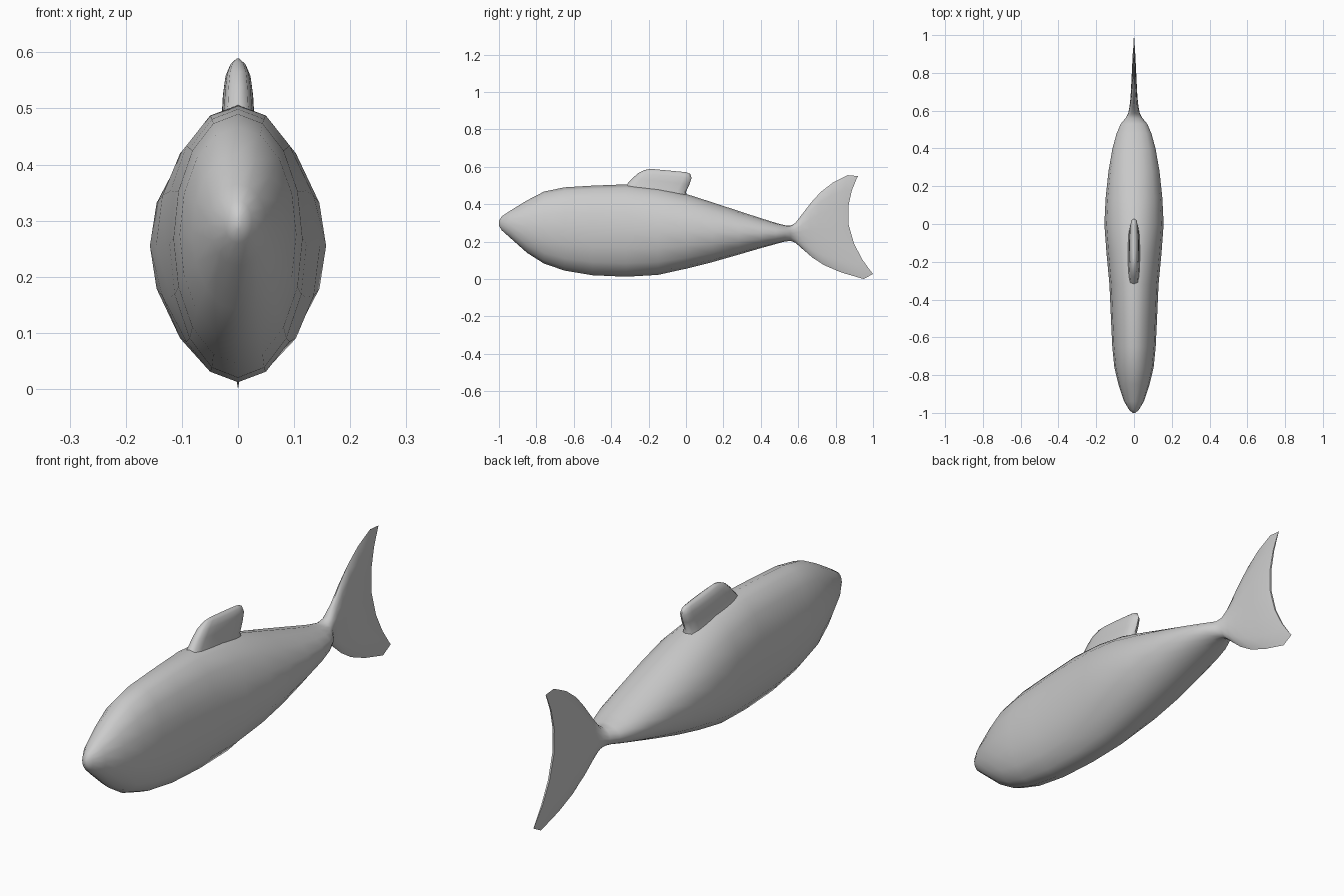
import bpy
import bmesh
from math import cos, sin, pi, radians, copysign

default_cube = bpy.data.objects.get("Cube")
if default_cube:
    bpy.data.objects.remove(default_cube)

SIDES = 16

# Single plain grey skin
grey = bpy.data.materials.new("plain_grey")
grey.use_nodes = True
colour = (0.6, 0.6, 0.6, 1.0)
grey.diffuse_color = colour
grey.node_tree.nodes["Principled BSDF"].inputs["Base Color"].default_value = colour


def ring(first, last, half_width, bow=0.0, roundness=1.0):
    """Closed section in a plane between two (y, z) points, mirrored across x.
    bow pulls the middle of the section along y."""
    points = []
    for i in range(SIDES):
        angle = 2 * pi * i / SIDES
        c, s = cos(angle), sin(angle)
        t = (1 + c) / 2
        x = half_width * copysign(abs(s) ** roundness, s) if abs(s) > 1e-6 else 0.0
        y = last[0] + (first[0] - last[0]) * t - bow * (1 - c * c)
        z = last[1] + (first[1] - last[1]) * t
        points.append((x, y, z))
    return points


def loft(name, rings):
    """Skin a list of sections and close both ends."""
    bm = bmesh.new()
    loops = [[bm.verts.new(p) for p in section] for section in rings]
    for a, b in zip(loops, loops[1:]):
        for i in range(SIDES):
            j = (i + 1) % SIDES
            bm.faces.new((a[i], a[j], b[j], b[i]))
    for end in (loops[0], loops[-1]):
        half = SIDES // 2
        # Cap made of strips joining the left and right edge
        bm.faces.new((end[0], end[1], end[-1]))
        for i in range(1, half - 1):
            bm.faces.new((end[i], end[i + 1], end[-i - 1], end[-i]))
        bm.faces.new((end[half - 1], end[half], end[half + 1]))
    bmesh.ops.recalc_face_normals(bm, faces=bm.faces)
    mesh = bpy.data.meshes.new(name)
    bm.to_mesh(mesh)
    bm.free()
    mesh.materials.append(grey)
    obj = bpy.data.objects.new(name, mesh)
    bpy.context.collection.objects.link(obj)
    bpy.ops.object.select_all(action="DESELECT")
    obj.select_set(True)
    bpy.context.view_layer.objects.active = obj
    bpy.ops.object.shade_smooth_by_angle(angle=radians(60))
    return obj


# Trunk stations: y, top z, bottom z, half width
trunk = [
    (-1.0, .31, .285, .007), (-.985, .335, .26, .025), (-.94, .365, .22, .052),
    (-.85, .42, .14, .082), (-.76, .467, .083, .104), (-.65, .49, .045, .115),
    (-.5, .499, .02, .122), (-.32, .506, .012, .13), (-.15, .488, .022, .146),
    (0, .455, .055, .157), (.14, .41, .09, .15), (.28, .364, .13, .135),
    (.4, .325, .165, .114), (.48, .3, .187, .092), (.53, .287, .201, .07),
]

# Tail stations: top edge (y, z), bottom edge (y, z), half width, bow
tail = [
    ((.56, .285), (.56, .203), .045, 0),
    ((.585, .3), (.585, .194), .031, 0),
    ((.62, .345), (.62, .163), .024, 0),
    ((.67, .41), (.675, .115), .019, .01),
    ((.72, .465), (.74, .073), .016, .02),
    ((.785, .515), (.83, .035), .013, .035),
    ((.865, .555), (.95, .0), .009, .06),
    ((.92, .55), (1.0, .027), .004, .09),
]

sections = [ring((y, top), (y, bottom), width) for y, top, bottom, width in trunk]
sections += [ring(top, bottom, width, bow) for top, bottom, width, bow in tail]
loft("body_and_tail", sections)

# Dorsal fin stations, from root to crown: front (y, z), back (y, z), half width
dorsal = [
    ((-.35, .47), (.01, .42), .04),
    ((-.315, .508), (.0, .465), .029),
    ((-.285, .54), (.018, .505), .027),
    ((-.255, .566), (.03, .54), .023),
    ((-.22, .583), (.022, .562), .015),
    ((-.19, .589), (.0, .571), .005),
]
loft("dorsal_fin", [ring(front, back, width, roundness=.5) for front, back, width in dorsal])
